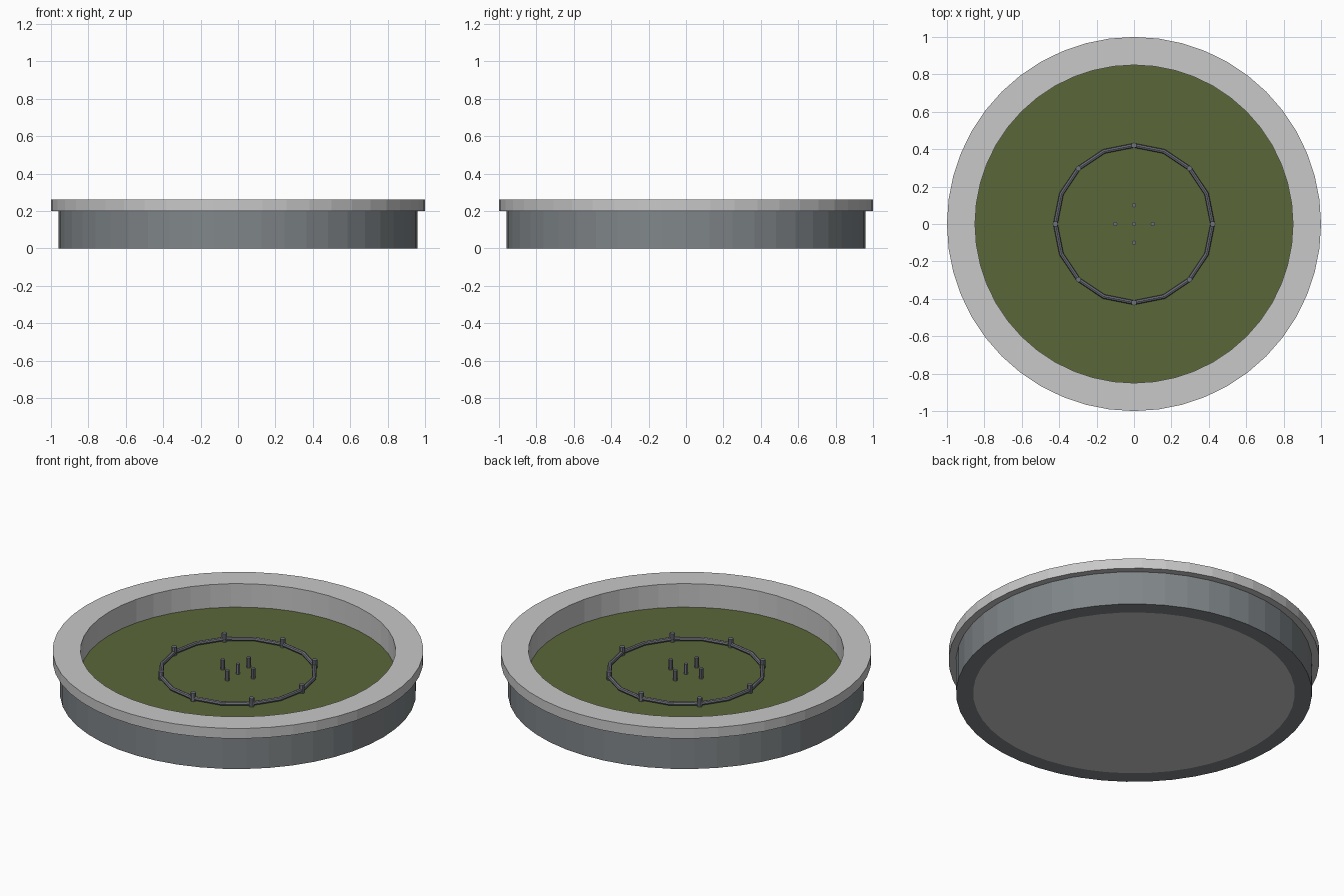
import bpy, bmesh, math
from math import cos, sin, tau

if "Cube" in bpy.data.objects:
    bpy.data.objects.remove(bpy.data.objects["Cube"])


def lin(c):
    c /= 255
    return c / 12.92 if c <= 0.04045 else ((c + 0.055) / 1.055) ** 2.4


def material(name, r, g, b):
    m = bpy.data.materials.new(name)
    m.diffuse_color = (lin(r), lin(g), lin(b), 1)
    m.use_nodes = True
    m.node_tree.nodes["Principled BSDF"].inputs["Base Color"].default_value = m.diffuse_color
    return m


stone = material("pale stone", 200, 200, 200)
slate = material("slate grey", 128, 134, 137)
green = material("green water", 90, 103, 58)
metal = material("dark metal", 112, 115, 124)


def finish(name, bm, mat):
    bmesh.ops.recalc_face_normals(bm, faces=bm.faces)
    me = bpy.data.meshes.new(name)
    bm.to_mesh(me)
    bm.free()
    me.materials.append(mat)
    ob = bpy.data.objects.new(name, me)
    bpy.context.collection.objects.link(ob)
    return ob


def lathe(name, profile, mat, segs=48):
    """Revolve a closed (radius, z) loop around the z axis."""
    bm = bmesh.new()
    rings = [[bm.verts.new((r * cos(tau * i / segs), r * sin(tau * i / segs), z))
              for r, z in profile] for i in range(segs)]
    n = len(profile)
    for i in range(segs):
        a, b = rings[i], rings[(i + 1) % segs]
        for j in range(n):
            k = (j + 1) % n
            bm.faces.new((a[j], b[j], b[k], a[k]))
    return finish(name, bm, mat)


def cylinder(name, x, y, z0, z1, r, mat, segs=8):
    bm = bmesh.new()
    bmesh.ops.create_cone(bm, cap_ends=True, segments=segs,
                          radius1=r, radius2=r, depth=z1 - z0)
    bmesh.ops.translate(bm, verts=bm.verts, vec=(x, y, (z0 + z1) / 2))
    return finish(name, bm, mat)


# Basin: outer wall, coping with inner lining, floor and water
lathe("basin_wall", [(0.96, 0), (0.96, 0.205), (0.868, 0.205), (0.868, 0)], slate)
lathe("coping_and_lining", [(1.0, 0.2), (1.0, 0.26), (0.85, 0.26),
                            (0.85, 0.03), (0.868, 0.03), (0.868, 0.2)], stone)
cylinder("basin_floor", 0, 0, 0, 0.04, 0.868, stone, 48)
cylinder("water", 0, 0, 0.115, 0.12, 0.853, green, 48)

# Spray ring pipe
pipe_r, pipe_z = 0.012, 0.135
lathe("spray_pipe", [(0.42 + pipe_r * cos(tau * k / 8), pipe_z + pipe_r * sin(tau * k / 8))
                     for k in range(8)], metal, 16)

# Nozzles around the pipe
for i in range(8):
    a = tau * i / 8
    cylinder(f"ring_nozzle_{i + 1}", 0.42 * cos(a), 0.42 * sin(a), 0.115, 0.17, 0.015, metal)

# Central nozzle cluster
for i, (x, y) in enumerate([(0, 0), (0.1, 0), (-0.1, 0), (0, 0.1), (0, -0.1)]):
    cylinder(f"centre_nozzle_{i + 1}", x, y, 0.115, 0.18, 0.012, metal)
